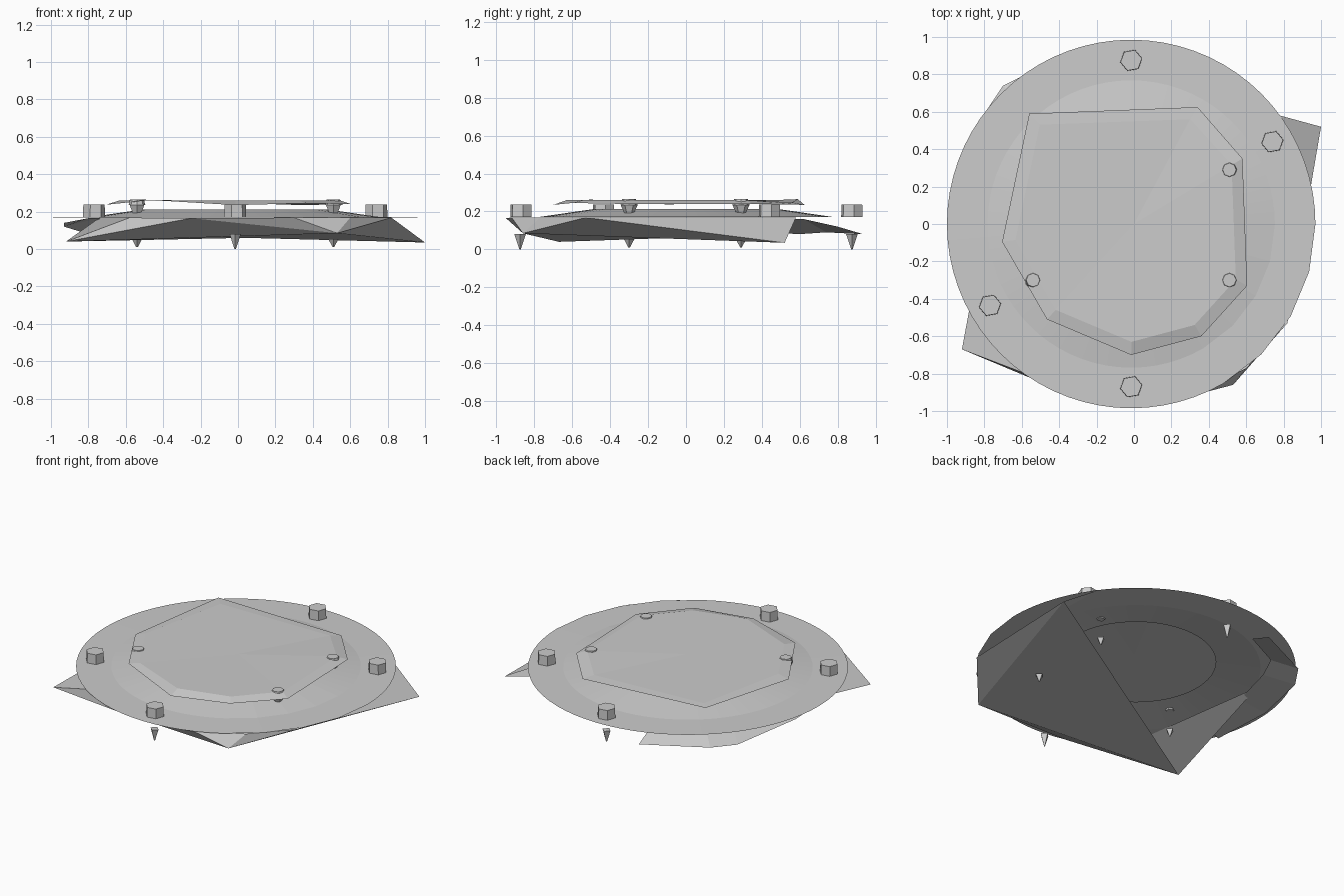
import bpy, bmesh
from math import sin, cos, tau, radians
from mathutils import Matrix

if "Cube" in bpy.data.objects:
    bpy.data.objects.remove(bpy.data.objects["Cube"])

CX = -0.015


def make(name, verts, faces):
    mesh = bpy.data.meshes.new(name)
    mesh.from_pydata(verts, [], faces)
    mesh.update()
    ob = bpy.data.objects.new(name, mesh)
    bpy.context.collection.objects.link(ob)
    return ob


def cone(name, x, y, z0, z1, r0, r1, sides, turn=0.0):
    bm = bmesh.new()
    bmesh.ops.create_cone(
        bm, cap_ends=True, segments=sides, radius1=r0, radius2=r1, depth=z1 - z0,
        matrix=Matrix.Translation((x, y, (z0 + z1) / 2)) @ Matrix.Rotation(turn, 4, 'Z'))
    mesh = bpy.data.meshes.new(name)
    bm.to_mesh(mesh)
    bm.free()
    bpy.context.collection.objects.link(bpy.data.objects.new(name, mesh))


# upper plate outline, worn and slightly warped
plate = [(-0.56, 0.59, 0.265), (0.34, 0.625, 0.235), (0.58, 0.35, 0.24),
         (0.605, -0.33, 0.24), (0.36, -0.60, 0.245), (-0.015, -0.70, 0.235),
         (-0.465, -0.51, 0.262), (-0.705, -0.095, 0.237)]
n = len(plate)
inner = [(x * 0.9, y * 0.9, 0.26) for x, y, z in plate]
inner[1] = (0.30, 0.56, 0.248)
make("cover_plate", plate + inner + [(0, 0, 0.256)],
     [(i, (i + 1) % n, n + (i + 1) % n, n + i) for i in range(n)][::-1]
     and [(i, n + i, n + (i + 1) % n, (i + 1) % n) for i in range(n)]
     + [(n + i, 2 * n, n + (i + 1) % n) for i in range(n)])

# thin round flange, with coarse edges at the front right
SEG = 72
rim = []
for i in range(SEG):
    deg = 360 * i / SEG
    if 300 < deg < 360 and deg not in (315, 330, 345):
        continue
    a = radians(deg)
    rim.append((CX + 0.985 * cos(a), 0.985 * sin(a), 0.17))
m = len(rim)


def ring(scale, z):
    return [(CX + (x - CX) * scale, y * scale, z) for x, y, _ in rim]


quads = [(i, (i + 1) % m, m + (i + 1) % m, m + i) for i in range(m)]
make("flange", rim + ring(0.78, 0.172), quads)
make("inner_slope", ring(0.78, 0.172) + ring(0.50, 0.212), quads)

# faceted lower shell: one broad underside triangle and its side facets
A, B, C = (1.0, 0.52, 0.035), (-0.92, -0.67, 0.04), (0.53, -0.86, 0.085)
shell = [A, B, C, (0.78, 0.58, 0.168), (0.80, 0.0, 0.168), (0.82, -0.53, 0.168),
         (0.60, -0.77, 0.168), (0.30, -0.92, 0.168), (-0.25, -0.95, 0.165),
         (-0.58, -0.80, 0.168), (-0.74, 0.30, 0.168), (0.04, -0.09, 0.06)]
make("lower_shell", shell,
     [(1, 11, 2), (11, 0, 2), (0, 3, 4), (0, 4, 5), (0, 5, 2), (2, 5, 6),
      (2, 6, 7), (2, 7, 8), (2, 8, 1), (1, 8, 9), (1, 9, 10)])

# lower rim strip on the back left
strip_out = [(-0.30, 0.935, 0.08), (-0.70, 0.74, 0.09), (-0.80, 0.59, 0.08),
             (-0.93, 0.15, 0.12), (-0.93, -0.30, 0.14)]
strip_in = [(-0.28, 0.80, 0.12), (-0.58, 0.62, 0.16), (-0.66, 0.45, 0.16),
            (-0.75, 0.12, 0.165), (-0.80, -0.28, 0.165)]
make("back_strip", strip_out + strip_in,
     [(i, i + 5, i + 6, i + 1) for i in range(4)])

# the shell and strip share upward-facing flanks: orient them consistently
for name in ("lower_shell", "back_strip", "cover_plate"):
    mesh = bpy.data.objects[name].data
    bm = bmesh.new()
    bm.from_mesh(mesh)
    bm.normal_update()
    down = name == "lower_shell"
    for f in bm.faces:
        underside = down and all(v.co.z < 0.1 for v in f.verts)
        outward = f.normal.z + 2 * f.normal.dot(f.calc_center_median().normalized())
        if (underside and f.normal.z > 0) or (not underside and outward < 0):
            f.normal_flip()
    bm.to_mesh(mesh)
    bm.free()

# hex bolts around the flange
for i, (x, y) in enumerate([(CX, 0.875), (0.74, 0.44), (-0.77, -0.435), (CX, -0.87)]):
    cone(f"bolt_head_{i}", x, y, 0.172, 0.237, 0.06, 0.058, 6, 0.7)

# small screws on the plate
for i, (x, y) in enumerate([(0.51, 0.29), (0.51, -0.30), (-0.54, -0.30)]):
    cone(f"screw_{i}", x, y, 0.235, 0.266, 0.045, 0.036, 8)
    cone(f"screw_shank_{i}", x, y, 0.19, 0.235, 0.025, 0.045, 6)
    cone(f"screw_tip_{i}", x, y, 0.01, 0.055, 0.004, 0.028, 4)

# pointed bolt ends below
for i, y in enumerate([0.875, -0.875]):
    cone(f"bolt_tip_{i}", CX, y, 0.0, 0.08, 0.004, 0.03, 4)
